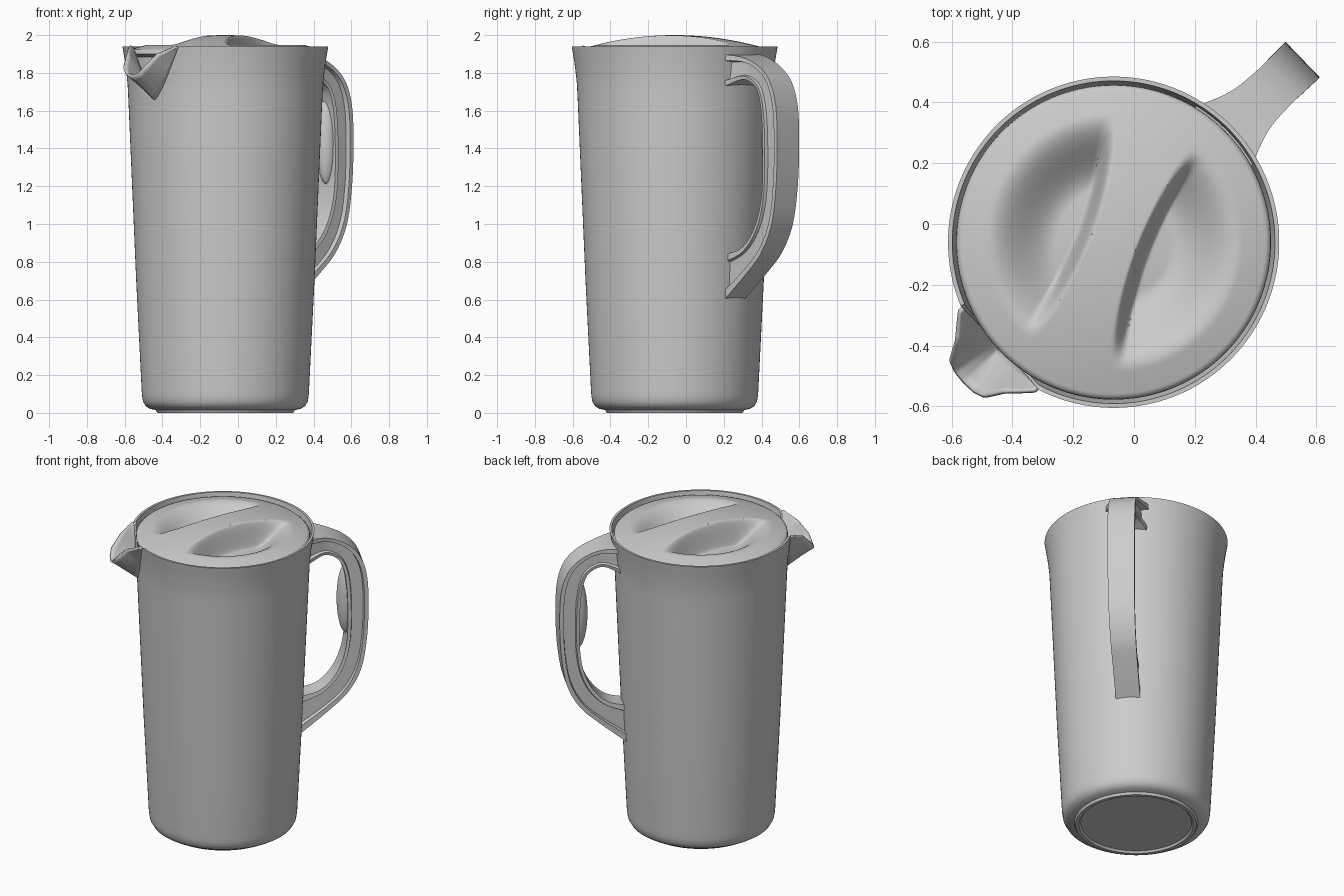
import bpy, bmesh, math
from mathutils import Vector

if "Cube" in bpy.data.objects:
    bpy.data.objects.remove(bpy.data.objects["Cube"])

CX, CY = -0.067, -0.06          # jug axis
SPOUT, HANDLE = math.radians(223), math.radians(44)
SPAN, TOP, DIP = 0.34, 1.94, 0.28


def make(name, verts, faces, angle=35):
    me = bpy.data.meshes.new(name)
    me.from_pydata([tuple(v) for v in verts], [], faces)
    bm = bmesh.new()
    bm.from_mesh(me)
    bmesh.ops.remove_doubles(bm, verts=bm.verts, dist=1e-5)
    bmesh.ops.recalc_face_normals(bm, faces=bm.faces)
    bm.to_mesh(me)
    bm.free()
    ob = bpy.data.objects.new(name, me)
    bpy.context.collection.objects.link(ob)
    bpy.ops.object.select_all(action='DESELECT')
    ob.select_set(True)
    bpy.context.view_layer.objects.active = ob
    bpy.ops.object.shade_smooth_by_angle(angle=math.radians(angle))
    return ob


def grid_faces(rows, cols, wrap):
    return [(i * cols + j, i * cols + (j + 1) % cols,
             (i + 1) * cols + (j + 1) % cols, (i + 1) * cols + j)
            for i in range(rows - 1) for j in range(cols if wrap else cols - 1)]


def lerp_table(table, x):
    for a, b in zip(table, table[1:]):
        if x <= b[0]:
            f = max(0, (x - a[0]) / (b[0] - a[0]))
            return [p + (q - p) * f for p, q in zip(a[1:], b[1:])]
    return list(table[-1][1:])


def smooth(x):
    x = min(1, max(0, x))
    return x * x * (3 - 2 * x)


def polar(r, a, z):
    return Vector((CX + r * math.cos(a), CY + r * math.sin(a), z))


WALL = [(0.10, 0.442), (0.7, 0.472), (1.65, 0.513), (1.75, 0.518), (1.85, 0.53), (1.94, 0.545)]


def wall_r(z):
    return lerp_table(WALL, z)[0]


def rim_z(d):
    q = min(1, abs(d) / SPAN)
    return TOP - DIP * (1 - q ** 1.3)


# body: tapered wall with foot ring, rim dipping into the spout mouth
BASE = [(0.0, 0.012), (0.33, 0.012), (0.34, 0.0), (0.36, 0.0), (0.368, 0.015),
        (0.40, 0.022), (0.422, 0.036), (0.436, 0.06), (0.441, 0.09)]
heights = [0.12, 0.4, 0.7, 1.0, 1.3, 1.5] + [1.5 + 0.04 * k for k in range(1, 12)]
N = 192
rows = [[polar(r, math.tau * j / N, z) for j in range(N)] for r, z in BASE]
for z in heights + ["rim", "inside"]:
    row = []
    for j in range(N):
        a = math.tau * j / N
        d = (a - SPOUT + math.pi) % math.tau - math.pi
        top = rim_z(d)
        if z == "rim":
            row.append(polar(wall_r(top) - 0.014, a, top))
        elif z == "inside":
            row.append(polar(wall_r(top - 0.1) - 0.014, a, top - 0.1))
        else:
            zz = z if z <= 1.5 else 1.5 + (z - 1.5) * (top - 1.5) / (TOP - 1.5)
            row.append(polar(wall_r(zz), a, zz))
    rows.append(row)
make("jug_body", [v for r in rows for v in r], grid_faces(len(rows), N, True))

# spout: lofted from the dipped rim out to a lowered pouring lip
LIP = [(0, 0.675, 0, 1.785), (0.15, 0.672, 0.045, 1.795), (0.32, 0.66, 0.08, 1.83),
       (0.6, 0.60, 0.115, 1.90), (1, 0.525, 0.182, 1.94)]
radial = Vector((math.cos(SPOUT), math.sin(SPOUT), 0))
side = Vector((-radial.y, radial.x, 0))
C, R = 41, 7
verts = []
for i in range(R):
    t = i / (R - 1)
    for j in range(C):
        q = 2 * j / (C - 1) - 1
        z = rim_z(q * SPAN)
        root = polar(wall_r(z) - 0.003, SPOUT + q * SPAN, z)
        r, s, lz = lerp_table(LIP, abs(q))
        lip = Vector((CX, CY, lz)) + radial * r + side * math.copysign(s, q)
        verts.append(root.lerp(lip, t))
spout = make("spout", verts, grid_faces(R, C, False), 50)
mod = spout.modifiers.new("thickness", 'SOLIDIFY')
mod.thickness, mod.offset = 0.012, 0

# lid: shallow dome with two scooped finger pockets either side of a grip bar
ridge = math.radians(69.5)
rings = [0.0] + [0.505 * k / 80 for k in range(1, 81)]


def lid_z(r, a):
    u = r * math.sin(a - ridge)
    v = r * math.cos(a - ridge)
    scoop = smooth((0.425 - r) / 0.24) * smooth((abs(u) - 0.075 - 0.4 * v * v) / 0.05)
    return 2.0 - 0.3 * r * r - 0.16 * scoop


M = 200
verts = [polar(r, math.tau * j / M, lid_z(r, math.tau * j / M)) for r in rings for j in range(M)]
EDGE = [(0.516, 1.914), (0.518, 1.90), (0.496, 1.885), (0.492, 1.6), (0.0, 1.6)]
verts += [polar(r, math.tau * j / M, z) for r, z in EDGE for j in range(M)]
make("lid", verts, grid_faces(len(rings) + len(EDGE), M, True), 50)

# handle: stations of outer radius/height, inner radius/height, half width
ST = [(0.50, 1.90, 0.50, 1.73, 0.135), (0.62, 1.88, 0.60, 1.765, 0.09),
      (0.73, 1.83, 0.68, 1.73, 0.079), (0.81, 1.75, 0.717, 1.66, 0.08),
      (0.855, 1.62, 0.735, 1.55, 0.081), (0.865, 1.42, 0.742, 1.40, 0.081),
      (0.855, 1.20, 0.738, 1.20, 0.08), (0.82, 1.00, 0.71, 1.06, 0.078),
      (0.74, 0.85, 0.655, 0.95, 0.076), (0.62, 0.735, 0.57, 0.87, 0.074),
      (0.455, 0.60, 0.455, 0.84, 0.073)]


def catmull(pts, steps):
    out = []
    for i in range(len(pts) - 1):
        p = [Vector(pts[min(max(i + k, 0), len(pts) - 1)]) for k in (-1, 0, 1, 2)]
        for s in range(steps):
            t = s / steps
            out.append(0.5 * (2 * p[1] + (p[2] - p[0]) * t
                              + (2 * p[0] - 5 * p[1] + 4 * p[2] - p[3]) * t * t
                              + (3 * p[1] - p[0] - 3 * p[2] + p[3]) * t ** 3))
    return out + [Vector(pts[-1])]


half = [(0, 0.86), (0.16, 0.9), (0.2, 0.68), (0.76, 0.68), (0.8, 1.0), (1, 1.0)]
section = half + [(s, -w) for s, w in reversed(half)]
hr = Vector((math.cos(HANDLE), math.sin(HANDLE), 0))
hs = Vector((-hr.y, hr.x, 0))
path = catmull(ST, 6)
verts = []
for o_r, o_z, i_r, i_z, w in path:
    for s, k in section:
        verts.append(Vector((CX, CY, i_z + (o_z - i_z) * s)) + hr * (i_r + (o_r - i_r) * s) + hs * (w * k))
n = len(section)
make("handle", verts, grid_faces(len(path), n, True))

# finger grip bulging from the inside of the handle
bm = bmesh.new()
bmesh.ops.create_uvsphere(bm, u_segments=32, v_segments=20, radius=1)
verts = [Vector((CX, CY, 1.44 + 0.23 * v.co.z)) + hr * (0.745 + 0.06 * v.co.x) + hs * (0.055 * v.co.y)
         for v in bm.verts]
faces = [[v.index for v in f.verts] for f in bm.faces]
bm.free()
make("finger_grip", verts, faces)
